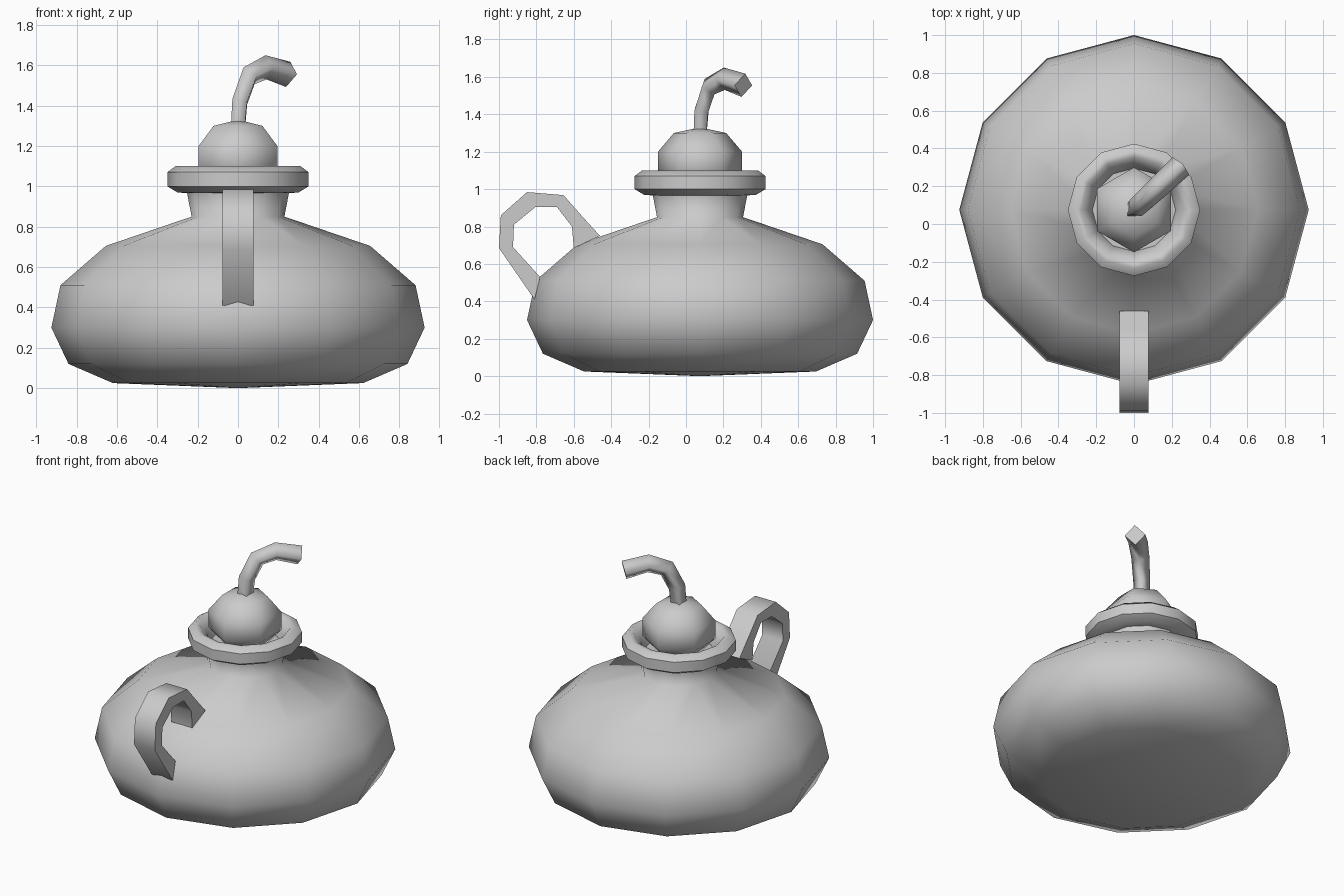
import bpy, bmesh
from math import sin, cos, pi, radians
from mathutils import Vector

cube = bpy.data.objects.get("Cube")
if cube:
    bpy.data.objects.remove(cube)

AXIS_Y = 0.075  # the round parts share this upright axis

grey = bpy.data.materials.new("plain_grey")
grey.use_nodes = True
grey.diffuse_color = (0.6, 0.6, 0.6, 1)
grey.node_tree.nodes["Principled BSDF"].inputs["Base Color"].default_value = (0.6, 0.6, 0.6, 1)


def finish(name, bm, angle):
    bmesh.ops.recalc_face_normals(bm, faces=bm.faces)
    mesh = bpy.data.meshes.new(name)
    bm.to_mesh(mesh)
    bm.free()
    mesh.materials.append(grey)
    obj = bpy.data.objects.new(name, mesh)
    bpy.context.collection.objects.link(obj)
    bpy.ops.object.select_all(action='DESELECT')
    obj.select_set(True)
    bpy.context.view_layer.objects.active = obj
    bpy.ops.object.shade_smooth_by_angle(angle=radians(angle))
    return obj


def bridge(bm, rings):
    for a, b in zip(rings, rings[1:]):
        n = len(a)
        for i in range(n):
            bm.faces.new((a[i], a[(i + 1) % n], b[(i + 1) % n], b[i]))


def lathe(name, profile, sides, angle):
    """Spin (radius, height) points about the upright axis; zero radii become poles."""
    bm = bmesh.new()
    rings = []
    for r, z in profile:
        rings.append([bm.verts.new((r * cos(pi / 2 + 2 * pi * i / sides),
                                    AXIS_Y + r * sin(pi / 2 + 2 * pi * i / sides), z))
                      for i in range(sides)])
    bridge(bm, rings)
    bmesh.ops.remove_doubles(bm, verts=bm.verts, dist=0.0005)
    return finish(name, bm, angle)


# Squat pot with its neck
lathe("pot_body", [(0, 0), (0.62, 0.025), (0.84, 0.12), (0.925, 0.3), (0.88, 0.51),
                   (0.655, 0.705), (0.23, 0.85), (0.255, 0.98)], 12, 100)

# Thick collar with a shallow well for the stopper
lathe("neck_rim", [(0.24, 0.965), (0.30, 0.97), (0.35, 1.0), (0.35, 1.07), (0.31, 1.10),
                   (0.28, 1.095), (0.235, 1.04), (0.22, 0.98), (0, 0.98)], 12, 50)

# Six-sided ball stopper
lathe("ball_stopper", [(0, 0.96), (0.14, 0.99), (0.225, 1.08), (0.225, 1.2),
                       (0.14, 1.3), (0, 1.33)], 6, 100)

# Bent four-sided wick, leaning diagonally backwards
heading = Vector((cos(radians(43)), sin(radians(43)), 0))
side = Vector((-heading.y, heading.x, 0))
path = [(0, 1.29), (0.012, 1.42), (0.075, 1.548), (0.19, 1.59), (0.34, 1.555)]
points = [heading * d + Vector((0, AXIS_Y, z)) for d, z in path]
bm = bmesh.new()
rings = []
for i, p in enumerate(points):
    ahead = points[min(i + 1, len(points) - 1)] - p
    behind = p - points[max(i - 1, 0)]
    tangent = (ahead.normalized() + behind.normalized()).normalized()
    up = side.cross(tangent)
    size = 0.048 + 0.004 * i
    rings.append([bm.verts.new(p + v * size) for v in (side, up, -side, -up)])
bridge(bm, rings)
for end in (rings[0], rings[-1]):
    bm.faces.new(end)
wick = finish("wick", bm, 180)
for face in list(wick.data.polygons)[-2:]:
    face.use_smooth = False

# Strap handle: outer and inner outline pairs in the middle plane
outer = [(-0.46, 0.75), (-0.56, 0.86), (-0.655, 0.968), (-0.85, 0.984),
         (-0.99, 0.86), (-1.0, 0.685), (-0.81, 0.41)]
inner = [(-0.6, 0.685), (-0.61, 0.8), (-0.69, 0.904), (-0.805, 0.904),
         (-0.92, 0.81), (-0.925, 0.69), (-0.78, 0.53)]
bm = bmesh.new()
w = 0.078
rings = [[bm.verts.new(co) for co in ((-w, *o), (w, *o), (w, *n), (-w, *n))]
         for o, n in zip(outer, inner)]
bridge(bm, rings)
for end in (rings[0], rings[-1]):
    bm.faces.new(end)
finish("strap_handle", bm, 65)
